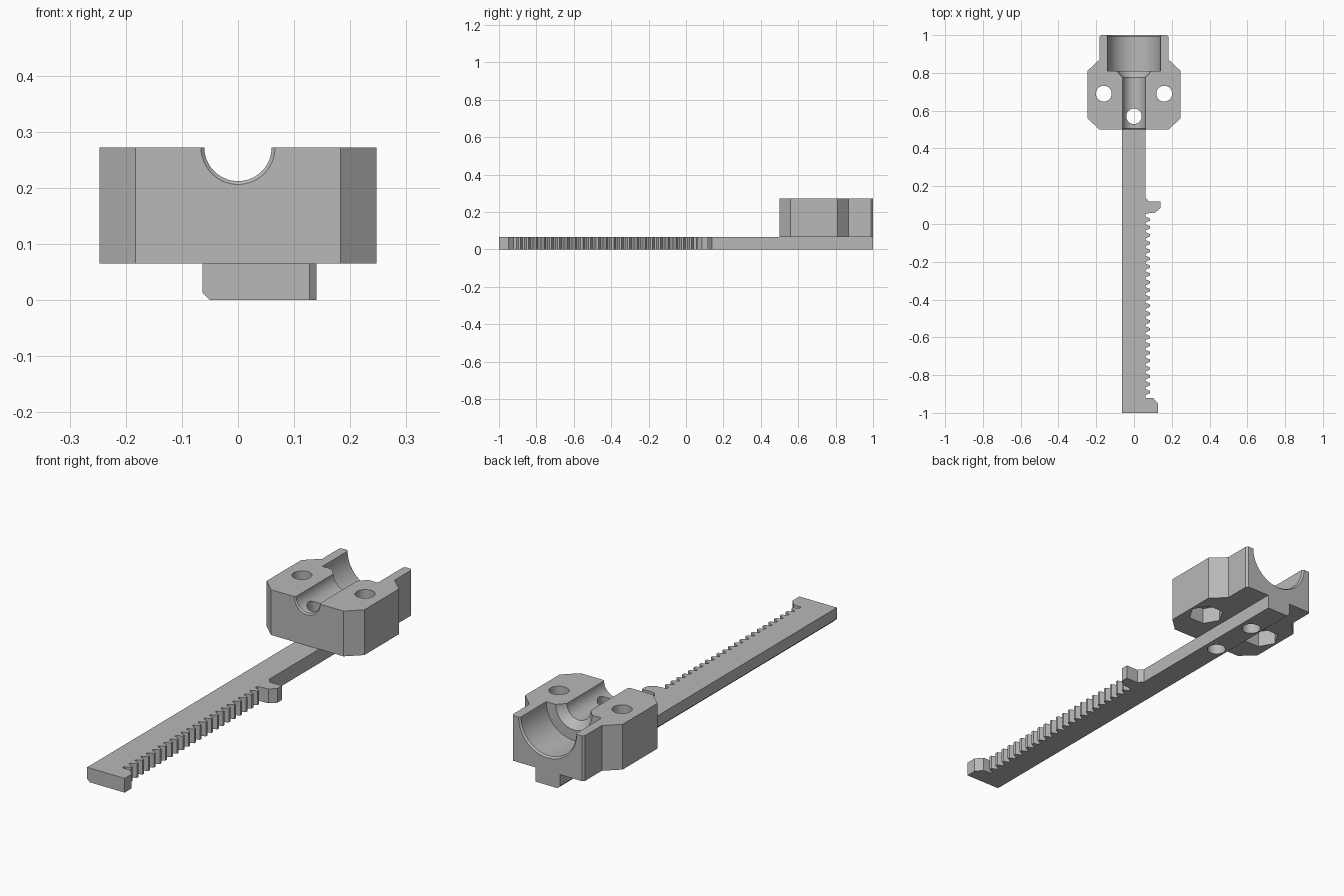
import bpy, bmesh, math
from mathutils import Matrix

cube = bpy.data.objects.get("Cube")
if cube:
    bpy.data.objects.remove(cube)

grey = bpy.data.materials.new("light_grey")
grey.use_nodes = True
grey.diffuse_color = (0.48, 0.48, 0.48, 1)
grey.node_tree.nodes["Principled BSDF"].inputs["Base Color"].default_value = grey.diffuse_color

BASE, TOP = 0.065, 0.272


def add_object(name, bm):
    bmesh.ops.recalc_face_normals(bm, faces=bm.faces)
    mesh = bpy.data.meshes.new(name)
    bm.to_mesh(mesh)
    bm.free()
    mesh.materials.append(grey)
    obj = bpy.data.objects.new(name, mesh)
    bpy.context.collection.objects.link(obj)
    return obj


def extrude(name, outline, z0, z1):
    bm = bmesh.new()
    face = bm.faces.new([bm.verts.new((x, y, z0)) for x, y in outline])
    new = bmesh.ops.extrude_face_region(bm, geom=[face])["geom"]
    verts = [v for v in new if isinstance(v, bmesh.types.BMVert)]
    bmesh.ops.translate(bm, verts=verts, vec=(0, 0, z1 - z0))
    return add_object(name, bm)


def prism(name, x, y, z0, z1, radius, sides):
    outline = [(x + radius * math.cos(math.tau * i / sides),
                y + radius * math.sin(math.tau * i / sides)) for i in range(sides)]
    return extrude(name, outline, z0, z1)


def turned(name, profile, sides=64):
    # revolve (y, radius) pairs around the bore axis
    bm = bmesh.new()
    rings = [[bm.verts.new((r * math.cos(math.tau * i / sides), y,
                            TOP + r * math.sin(math.tau * i / sides)))
              for i in range(sides)] for y, r in profile]
    for a, b in zip(rings, rings[1:]):
        for i in range(sides):
            j = (i + 1) % sides
            bm.faces.new((a[i], a[j], b[j], b[i]))
    bm.faces.new(rings[0])
    bm.faces.new(rings[-1])
    return add_object(name, bm)


def cut(obj, cutters):
    bpy.context.view_layer.objects.active = obj
    for cutter in cutters:
        cutter.hide_render = True
        mod = obj.modifiers.new("cut", 'BOOLEAN')
        mod.operation, mod.solver, mod.object = 'DIFFERENCE', 'EXACT', cutter
        bpy.ops.object.modifier_apply(modifier=mod.name)


def smooth(obj):
    bpy.ops.object.select_all(action='DESELECT')
    obj.select_set(True)
    bpy.context.view_layer.objects.active = obj
    bpy.ops.object.shade_smooth_by_angle(angle=math.radians(25))


# Rack bar outline: end stop, teeth, hook, then the plain shank
outline = [(-0.063, 1), (-0.063, -1), (0.127, -1), (0.127, -0.95),
           (0.1, -0.92), (0.06, -0.92)]
TEETH, PITCH, START = 23, 0.0415, -0.91
for i in range(TEETH):
    y = START + i * PITCH
    outline += [(0.06, y + 0.004), (0.086, y + 0.015),
                (0.086, y + 0.026), (0.06, y + 0.037)]
outline += [(0.06, 0.055), (0.112, 0.06), (0.14, 0.085), (0.14, 0.118),
            (0.08, 0.118), (0.06, 0.14), (0.06, 1)]
bar = extrude("rack_bar", outline, 0, BASE)

# Clamp block outline, mirrored across x
half = [(0.183, 0.5), (0.247, 0.56), (0.247, 0.81),
        (0.183, 0.87), (0.183, 0.99), (0.175, 1)]
block = extrude("clamp_block", half + [(-x, y) for x, y in reversed(half)], BASE, TOP)

# Cutters: stepped bore, screw holes, nut pockets, bar holes
bore = turned("bore_cutter", [(0.4, 0.066), (0.5, 0.066), (0.506, 0.06), (0.775, 0.06),
                              (0.81, 0.092), (0.81, 0.14), (0.992, 0.14),
                              (1, 0.147), (1.1, 0.147)])
centre_hole = prism("centre_hole_cutter", 0, 0.57, -0.1, 0.4, 0.041, 32)
blind_hole = prism("blind_hole_cutter", 0, 0.81, -0.1, 0.1, 0.041, 32)
side_cutters = []
for side in (-1, 1):
    side_cutters.append(prism("screw_hole_cutter", side * 0.16, 0.69, -0.1, 0.4, 0.042, 32))
    side_cutters.append(prism("nut_pocket_cutter", side * 0.16, 0.69, -0.1, BASE + 0.075, 0.078, 6))

# Long lower-edge chamfer on the bar, cut with a triangular prism
bm = bmesh.new()
ends = [[bm.verts.new((x, y, z)) for x, z in ((-0.083, -0.01), (-0.04, -0.01), (-0.083, 0.033))]
        for y in (-1.1, 1.1)]
for i in range(3):
    j = (i + 1) % 3
    bm.faces.new((ends[0][i], ends[0][j], ends[1][j], ends[1][i]))
bm.faces.new(ends[0])
bm.faces.new(ends[1])
chamfer = add_object("chamfer_cutter", bm)

cut(block, [bore, centre_hole, blind_hole] + side_cutters)
cut(bar, [chamfer, centre_hole, blind_hole])
for helper in [bore, centre_hole, blind_hole, chamfer] + side_cutters:
    bpy.data.objects.remove(helper)
for part in (block, bar):
    smooth(part)
